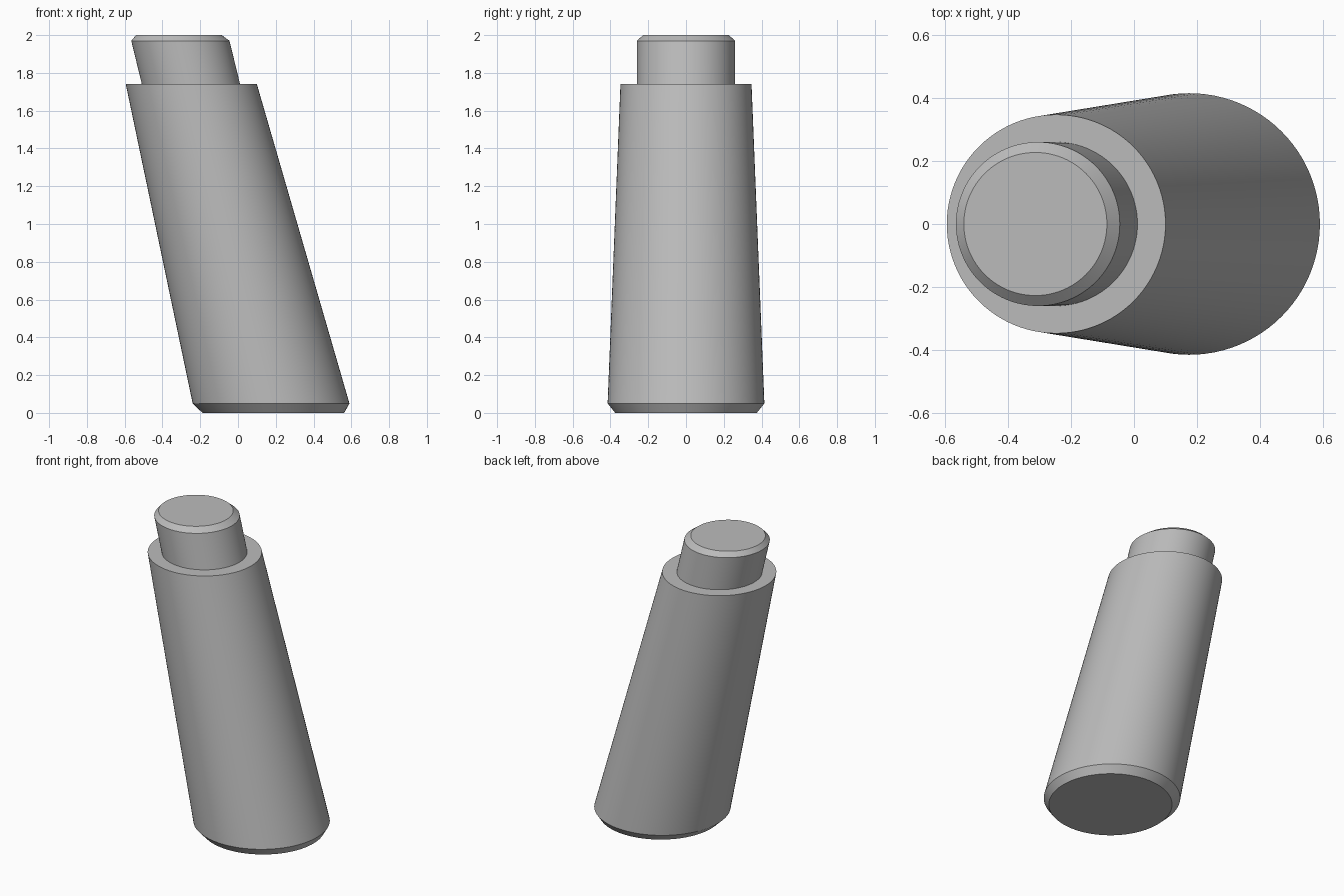
import bpy, bmesh, math

if "Cube" in bpy.data.objects:
    bpy.data.objects.remove(bpy.data.objects["Cube"])

SIDES = 96

grey = bpy.data.materials.new("mid grey")
grey.diffuse_color = (0.5, 0.5, 0.5, 1)
grey.use_nodes = True
grey.node_tree.nodes["Principled BSDF"].inputs["Base Color"].default_value = grey.diffuse_color


def leaning_post(name, rings):
    """Loft horizontal circles given as (centre x, radius, z) and cap both ends."""
    bm = bmesh.new()
    loops = []
    for cx, r, z in rings:
        angles = [2 * math.pi * i / SIDES for i in range(SIDES)]
        loops.append([bm.verts.new((cx + r * math.cos(a), r * math.sin(a), z)) for a in angles])
    for low, high in zip(loops, loops[1:]):
        for i in range(SIDES):
            j = (i + 1) % SIDES
            bm.faces.new((low[i], low[j], high[j], high[i]))
    bm.faces.new(loops[0][::-1])
    bm.faces.new(loops[-1])
    mesh = bpy.data.meshes.new(name)
    bm.to_mesh(mesh)
    bm.free()
    mesh.materials.append(grey)
    obj = bpy.data.objects.new(name, mesh)
    bpy.context.collection.objects.link(obj)
    bpy.ops.object.select_all(action='DESELECT')
    obj.select_set(True)
    bpy.context.view_layer.objects.active = obj
    bpy.ops.object.shade_smooth_by_angle(angle=math.radians(25))
    return obj


# Tapered slanted leg: chamfered foot, long body, flat shoulder, chamfered peg
leaning_post("slanted_leg", [
    (0.187, 0.375, 0.0),
    (0.175, 0.415, 0.05),
    (-0.247, 0.347, 1.74),
    (-0.249, 0.26, 1.74),
    (-0.305, 0.26, 1.97),
    (-0.313, 0.227, 2.0),
])
